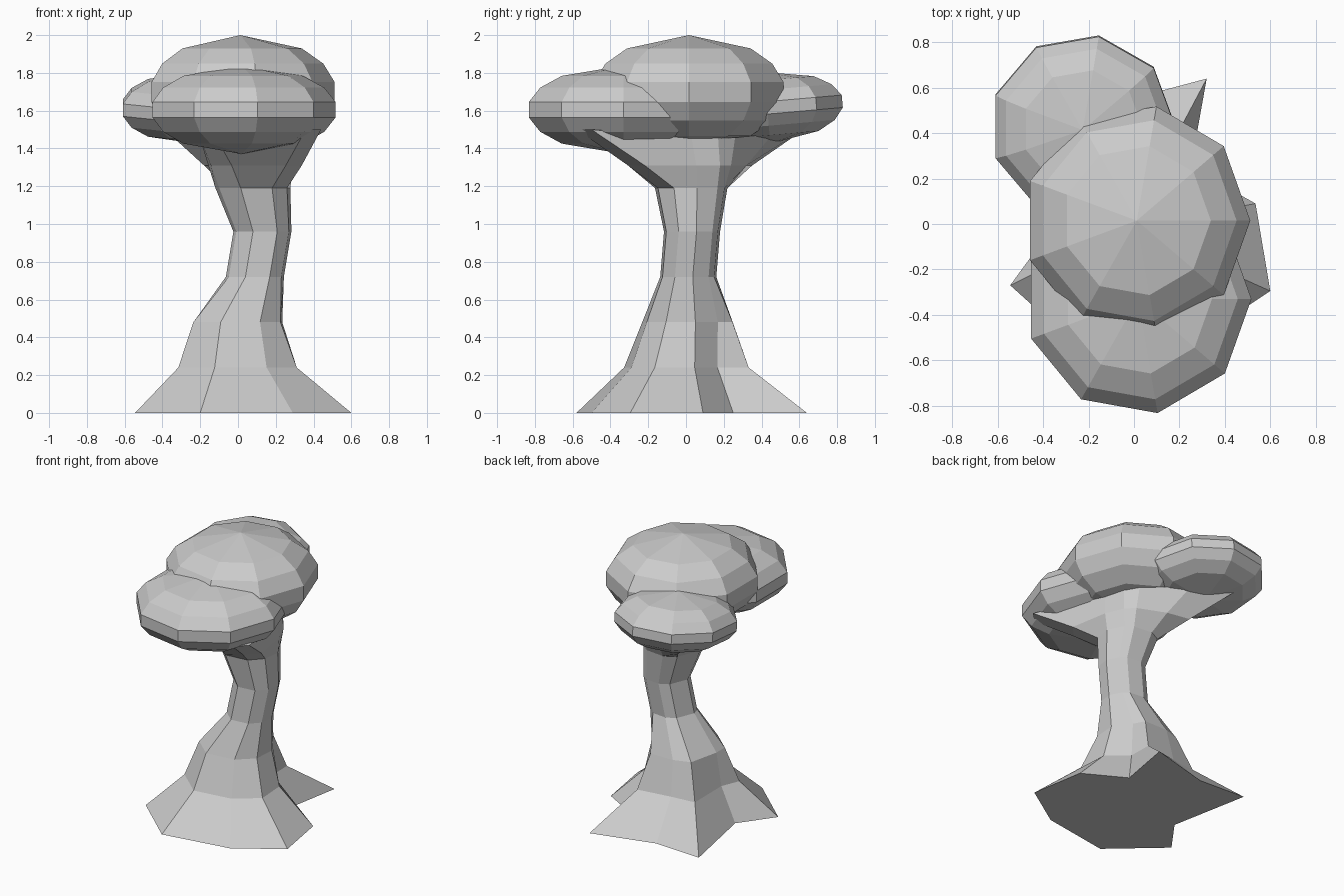
import bpy, bmesh
from math import sin, cos, radians, atan2, hypot
from mathutils import Vector, Euler

if "Cube" in bpy.data.objects:
    bpy.data.objects.remove(bpy.data.objects["Cube"])


def loft(name, rings):
    """Skin equal-length rings of points with flat faces and capped ends."""
    bm = bmesh.new()
    vr = [[bm.verts.new(p) for p in r] for r in rings]
    n = len(rings[0])
    for a, b in zip(vr, vr[1:]):
        for i in range(n):
            j = (i + 1) % n
            bm.faces.new((a[i], a[j], b[j], b[i]))
    bm.faces.new(vr[0][::-1])
    bm.faces.new(vr[-1])
    bmesh.ops.remove_doubles(bm, verts=bm.verts, dist=1e-4)
    bmesh.ops.recalc_face_normals(bm, faces=bm.faces)
    me = bpy.data.meshes.new(name)
    bm.to_mesh(me)
    bm.free()
    ob = bpy.data.objects.new(name, me)
    bpy.context.collection.objects.link(ob)
    return ob


def foliage(name, centre, size, tilt=0):
    """Nine-sided squashed ball with seven bands."""
    rot = Euler((radians(tilt), 0, 0)).to_matrix()
    rings = []
    for lat in (-90, -50, -30, -10, 10, 30, 50, 90):
        la = radians(lat)
        k = cos(la) / cos(radians(10)) if abs(lat) < 90 else 0
        rings.append([Vector(centre) + rot @ Vector((
            size[0] * k * cos(radians(40 * i)),
            size[1] * k * sin(radians(40 * i)),
            size[2] * sin(la))) for i in range(9)])
    return loft(name, rings)


# Trunk: star-shaped roots, round leaning stem, star-shaped limbs on top
roots = [(.535, .09), (.25, .25), (.32, .64), (-.13, .52), (-.48, .54),
         (-.37, -.03), (-.545, -.27), (-.2, -.58), (.29, -.5), (.6, -.295)]
limbs = [(.27, .03), (.23, .17), (.17, .26), (-.10, .46), (-.40, .64),
         (-.20, .12), (-.20, -.10), (-.12, -.36), (.36, -.58), (.44, -.50)]
# z, centre x, centre y, radius, share of star outline
levels = [(0, 0, 0, .2, 1), (.24, -.02, -.01, .18, .37), (.48, -.01, .01, .21, .11),
          (.72, .09, .01, .155, 0), (.96, .13, .03, .155, 0),
          (1.19, .08, .025, .2, 0), (1.31, .085, .03, .22, .35), (1.45, 0, 0, .2, 1)]
rings = []
for z, cx, cy, r, s in levels:
    ring = []
    for root, limb in zip(roots, limbs):
        a = atan2(root[1], root[0])
        x, y = root if z < 1 else limb
        # limb tips sweep upward
        lift = .12 * max(0, hypot(x, y) - .25) if z > 1.4 else 0
        ring.append((s * x + (1 - s) * (cx + r * cos(a)),
                     s * y + (1 - s) * (cy + r * sin(a)), z + lift))
    rings.append(ring)
loft("trunk", rings)

# Foliage clumps
foliage("main_foliage", (.012, .015, 1.698), (.5, .51, .302))
foliage("front_foliage", (.017, -.33, 1.605), (.5, .51, .234))
foliage("back_foliage", (-.226, .43, 1.615), (.408, .405, .19), tilt=5)
